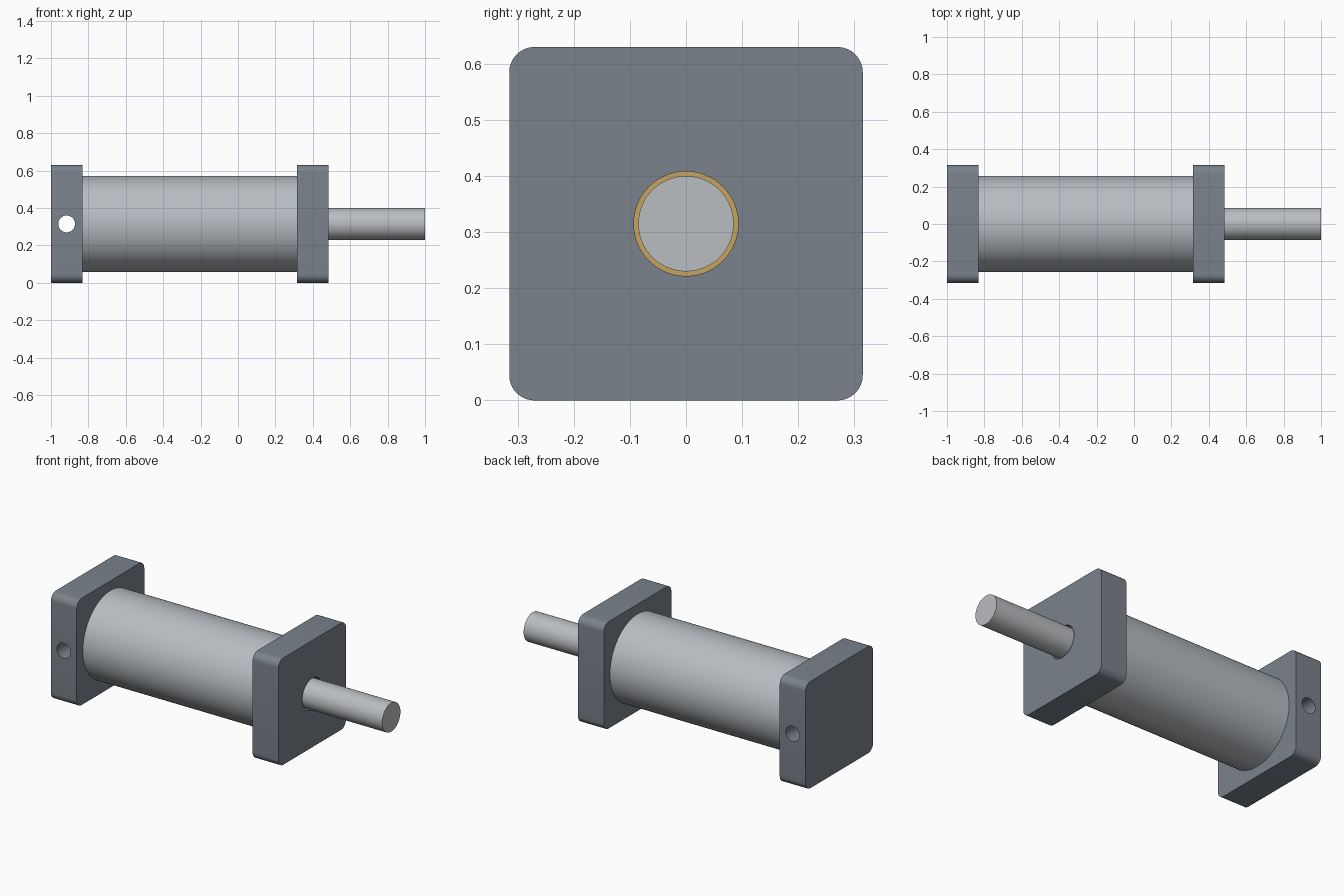
import bpy, bmesh, math
from mathutils import Matrix

if "Cube" in bpy.data.objects:
    bpy.data.objects.remove(bpy.data.objects["Cube"])

MID = 0.315          # height of the shared axis, also half the plate size


def material(name, rgb):
    m = bpy.data.materials.new(name)
    m.diffuse_color = (*rgb, 1)
    m.use_nodes = True
    m.node_tree.nodes["Principled BSDF"].inputs["Base Color"].default_value = m.diffuse_color
    return m


SLATE = material("slate_grey", (0.195, 0.225, 0.26))
STEEL = material("tube_steel", (0.48, 0.51, 0.54))
CHROME = material("rod_chrome", (0.49, 0.51, 0.53))
BRASS = material("brass", (0.56, 0.37, 0.12))


def finish(name, bm, mat):
    bmesh.ops.recalc_face_normals(bm, faces=bm.faces[:])
    mesh = bpy.data.meshes.new(name)
    bm.to_mesh(mesh)
    bm.free()
    ob = bpy.data.objects.new(name, mesh)
    bpy.context.collection.objects.link(ob)
    if mat:
        mesh.materials.append(mat)
    return ob


def smooth(ob):
    bpy.ops.object.select_all(action='DESELECT')
    ob.select_set(True)
    bpy.context.view_layer.objects.active = ob
    bpy.ops.object.shade_smooth_by_angle(angle=math.radians(30))


def cylinder(name, radius, length, centre, axis, mat=None, segments=96):
    bm = bmesh.new()
    turn = Matrix.Rotation(math.pi / 2, 4, 'Y' if axis == 'X' else 'X')
    bmesh.ops.create_cone(bm, cap_ends=True, segments=segments, radius1=radius,
                          radius2=radius, depth=length,
                          matrix=Matrix.Translation(centre) @ turn)
    return finish(name, bm, mat)


def cut(ob, cutter):
    mod = ob.modifiers.new("bore", 'BOOLEAN')
    mod.operation = 'DIFFERENCE'
    mod.solver = 'EXACT'
    mod.object = cutter
    bpy.context.view_layer.objects.active = ob
    bpy.ops.object.modifier_apply(modifier=mod.name)
    bpy.data.objects.remove(cutter)


def plate(name, x0, x1):
    # Square block with its four lengthwise edges rounded
    bm = bmesh.new()
    place = (Matrix.Translation(((x0 + x1) / 2, 0, MID))
             @ Matrix.Diagonal((x1 - x0, 2 * MID, 2 * MID, 1)))
    bmesh.ops.create_cube(bm, size=1, matrix=place)
    edges = [e for e in bm.edges
             if abs(e.verts[0].co.x - e.verts[1].co.x) > 0.01]
    bmesh.ops.bevel(bm, geom=edges, offset=0.045, segments=8, profile=0.5,
                    affect='EDGES')
    return finish(name, bm, SLATE)


# Rear mounting plate with a cross pin hole
rear = plate("rear_plate", -1.0, -0.832)
cut(rear, cylinder("pin_cutter", 0.045, 1.0, (-0.916, 0, MID), 'Y', segments=48))
smooth(rear)

# Front plate with the rod clearance bore
front = plate("front_plate", 0.316, 0.484)
cut(front, cylinder("bore_cutter", 0.093, 0.6, (0.4, 0, MID), 'X'))
smooth(front)

# Hollow barrel between the plates
barrel = cylinder("barrel", 0.257, 1.148, (-0.258, 0, MID), 'X', STEEL)
cut(barrel, cylinder("barrel_cutter", 0.225, 1.4, (-0.258, 0, MID), 'X'))
smooth(barrel)

# Piston inside the barrel, and the rod running out through the front plate
smooth(cylinder("piston", 0.224, 0.16, (-0.2, 0, MID), 'X', BRASS))
smooth(cylinder("piston_rod", 0.085, 1.13, (0.435, 0, MID), 'X', CHROME))
